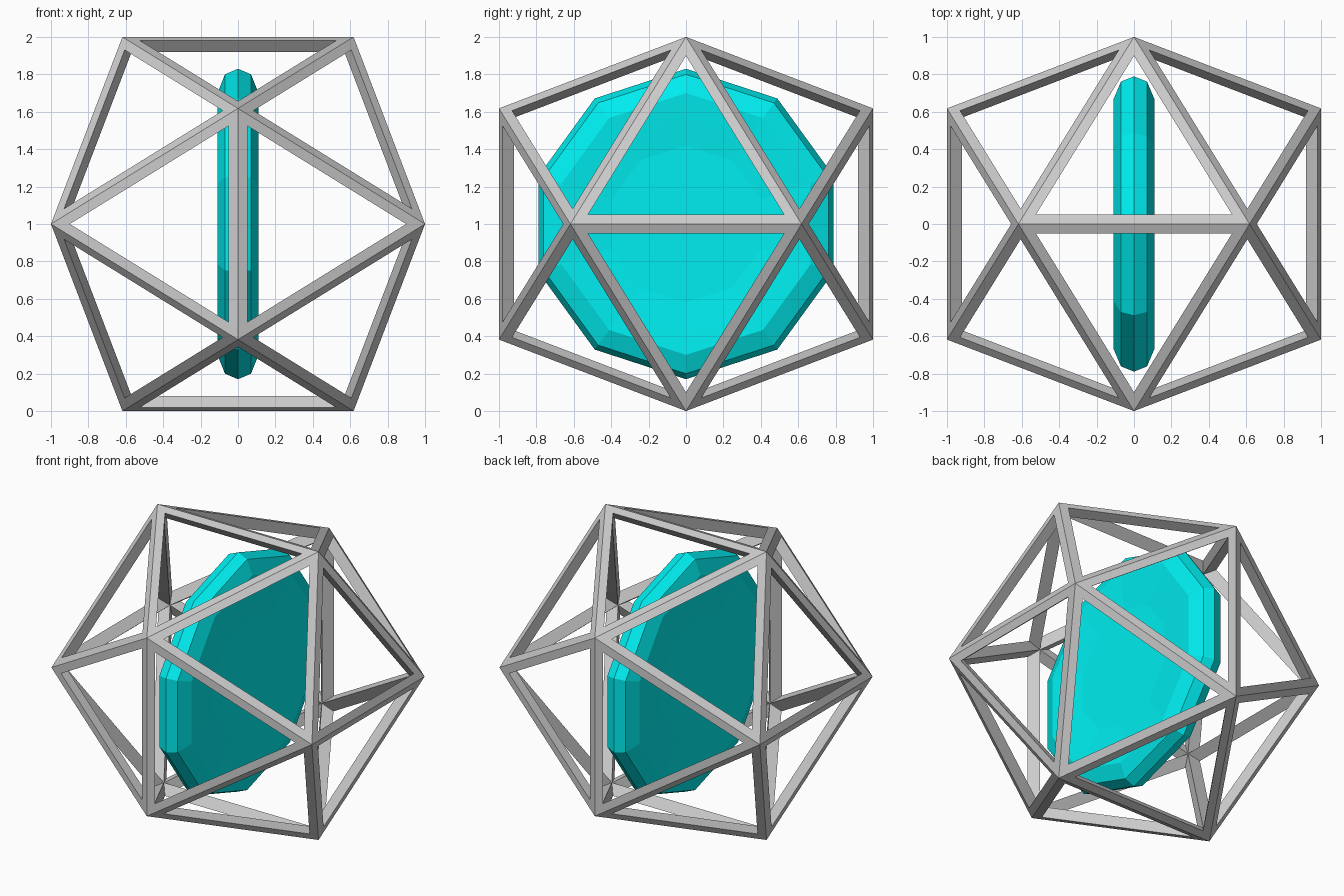
import bpy, bmesh, math
from mathutils import Vector

if "Cube" in bpy.data.objects:
    bpy.data.objects.remove(bpy.data.objects["Cube"])

CENTRE = Vector((0, 0, 1))
INSET = 0.054      # strut width on each outer face
INNER = 0.92       # inner ridge of struts, relative to outer ridge


def make_object(name, bm, colour=None):
    bmesh.ops.recalc_face_normals(bm, faces=bm.faces[:])
    mesh = bpy.data.meshes.new(name)
    bm.to_mesh(mesh)
    bm.free()
    ob = bpy.data.objects.new(name, mesh)
    ob.location = CENTRE
    bpy.context.collection.objects.link(ob)
    if colour:
        mat = bpy.data.materials.new(name + "_colour")
        mat.diffuse_color = colour
        mat.use_nodes = True
        mat.node_tree.nodes["Principled BSDF"].inputs["Base Color"].default_value = mat.diffuse_color
        mesh.materials.append(mat)
    return ob


# Icosahedron cage: diamond-section struts along every edge
g = (math.sqrt(5) - 1) / 2
corners = []
for a in (-1, 1):
    for b in (-g, g):
        corners += [Vector((a, b, 0)), Vector((b, 0, a)), Vector((0, a, b))]
edge = 2 * g
bm = bmesh.new()
outer = [bm.verts.new(c) for c in corners]
inner = [bm.verts.new(c * INNER) for c in corners]
n = len(corners)


def joined(i, j):
    return abs((corners[i] - corners[j]).length - edge) < 0.01


for i in range(n):
    for j in range(i + 1, n):
        for k in range(j + 1, n):
            if not (joined(i, j) and joined(j, k) and joined(i, k)):
                continue
            tri = (i, j, k)
            mid = (corners[i] + corners[j] + corners[k]) / 3
            ring = [bm.verts.new(corners[t] + (mid - corners[t]).normalized() * 2 * INSET)
                    for t in tri]
            for s in range(3):
                e = (s + 1) % 3
                bm.faces.new((outer[tri[s]], outer[tri[e]], ring[e], ring[s]))
                bm.faces.new((ring[s], ring[e], inner[tri[e]], inner[tri[s]]))
make_object("icosahedron_cage", bm)

# Ten-sided disc with bevelled rim and slightly dished faces, axis along x
half = [(0.085, 0.42), (0.10, 0.58), (0.11, 0.70), (0.07, 0.80)]
profile = half + [(0, 0.83)] + [(-x, r) for x, r in reversed(half)]
bm = bmesh.new()
SIDES = 10
rings = []
for x, r in profile:
    rings.append([bm.verts.new((x, r * math.sin(a), r * math.cos(a)))
                  for a in (math.tau * s / SIDES for s in range(SIDES))])
for r0, r1 in zip(rings, rings[1:]):
    for s in range(SIDES):
        e = (s + 1) % SIDES
        bm.faces.new((r0[s], r0[e], r1[e], r1[s]))
bm.faces.new(rings[0])
bm.faces.new(rings[-1])
make_object("inner_disc", bm, (0.0, 0.85, 0.87, 1))
